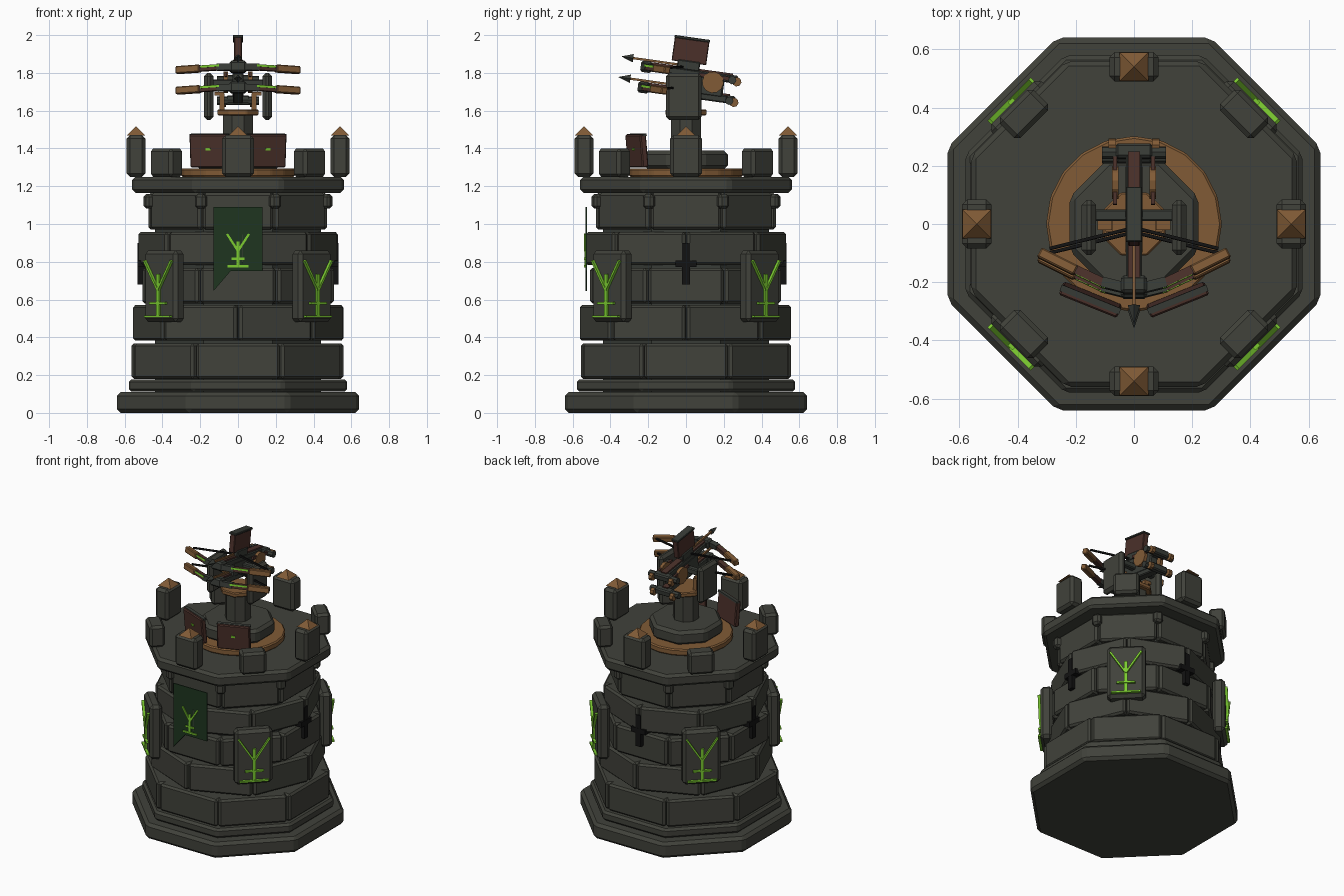
import bpy, bmesh, math, random
from math import radians, cos, sin, tan, pi
from mathutils import Matrix, Vector

random.seed(4)
if "Cube" in bpy.data.objects:
    bpy.data.objects.remove(bpy.data.objects["Cube"], do_unlink=True)


def material(name, r, g, b):
    m = bpy.data.materials.new(name)
    m.use_nodes = True
    m.diffuse_color = (r, g, b, 1)
    m.node_tree.nodes["Principled BSDF"].inputs["Base Color"].default_value = (r, g, b, 1)
    return m


STONE = material("dark_stone", .052, .054, .043)
IRON = material("iron", .040, .045, .038)
WOOD = material("tan_wood", .22, .105, .037)
BROWN = material("dark_brown_wood", .07, .03, .023)
GREEN = material("glowing_green", .2, .6, .03)
CLOTH = material("banner_green", .013, .036, .014)
BLACK = material("black", .006, .006, .006)

I = Matrix.Identity(4)
T = lambda x, y, z: Matrix.Translation((x, y, z))
R = lambda deg, axis: Matrix.Rotation(radians(deg), 4, axis)
STEP = pi / 8


def finish(name, bm, mat, matrix, bevel=0):
    if bevel:
        bmesh.ops.bevel(bm, geom=bm.edges[:], offset=bevel, segments=1, affect='EDGES')
    bmesh.ops.recalc_face_normals(bm, faces=bm.faces[:])
    me = bpy.data.meshes.new(name)
    bm.to_mesh(me)
    bm.free()
    me.materials.append(mat)
    ob = bpy.data.objects.new(name, me)
    ob.matrix_world = matrix
    bpy.context.scene.collection.objects.link(ob)
    return ob


def box(name, size, mat, matrix=I, bevel=0):
    bm = bmesh.new()
    bmesh.ops.create_cube(bm, size=1)
    bmesh.ops.scale(bm, vec=size, verts=bm.verts)
    return finish(name, bm, mat, matrix, bevel)


def prism(name, n, r1, r2, h, mat, matrix=I, bevel=0):
    """Cone or prism standing on its local z = 0."""
    bm = bmesh.new()
    bmesh.ops.create_cone(bm, cap_ends=True, segments=n, radius1=r1, radius2=r2, depth=h)
    bmesh.ops.translate(bm, vec=(0, 0, h / 2), verts=bm.verts)
    return finish(name, bm, mat, matrix, bevel)


def octagon(name, apothem, z0, z1, mat, bevel):
    r = apothem / cos(STEP)
    return prism(name, 8, r, r, z1 - z0, mat, T(0, 0, z0) @ R(22.5, 'Z'), bevel)


def beam(name, p, q, w, h, mat, frame=I, bevel=0):
    p, q = Vector(p), Vector(q)
    d = q - p
    m = T(*((p + q) / 2)) @ d.to_track_quat('Y', 'Z').to_matrix().to_4x4()
    return box(name, (w, d.length, h), mat, frame @ m, bevel)


def rune(name, frame, s=1.0):
    """Forked sign in the local xz plane, centred on the frame."""
    lines = [((0, -.15), (0, .08)), ((-.095, -.145), (.095, -.145)),
             ((-.06, -.075), (.06, -.075)), ((0, -.005), (.1, .15)), ((0, -.005), (-.1, .15))]
    for (ax, az), (bx, bz) in lines:
        beam(name, (ax * s, 0, az * s), (bx * s, 0, bz * s), .02 * s + .002, .012, GREEN,
             frame @ R(0, 'Z')).data.name = name


def outward(deg, dist, z):
    """Frame on the wall: local -y points outward, 0 degrees is the front."""
    return R(deg, 'Z') @ T(0, -dist, z)


# Plinth, wall core and deck
octagon("base_plinth", .64, 0, .11, STONE, .02)
octagon("upper_plinth", .578, .112, .178, STONE, .015)
octagon("wall_core", .44, .1, 1.17, IRON, 0)
octagon("deck", .56, 1.165, 1.25, STONE, .018)

# Staggered courses of stone blocks
for row, (ap, z0, z1, turn) in enumerate([(.56, .18, .368, 0), (.525, .382, .57, 22.5),
                                          (.505, .58, .768, 0), (.497, .782, .957, 22.5),
                                          (.472, .97, 1.165, 0)]):
    for k in range(8):
        w = 2 * ap * tan(STEP) - .022
        d = ap + random.uniform(-.005, .004)
        box(f"wall_block_{row}", (w, .13, z1 - z0), STONE,
            outward(45 * k + turn, d - .065, (z0 + z1) / 2), .013)

# Corbels under the deck
for k in range(8):
    box("corbel", (.06, .1, .075), STONE, outward(45 * k + 22.5, .485, 1.12), .014)

# Battlements: capped tall ones on the axes, low ones on the diagonals
for k in range(4):
    box("tall_merlon", (.17, .1, .22), STONE, outward(90 * k, .54, 1.36), .018)
    prism("merlon_cap", 4, .07, 0, .05, WOOD, outward(90 * k, .54, 1.468) @ R(45, 'Z'))
    box("low_merlon", (.165, .1, .15), STONE, outward(90 * k + 45, .535, 1.325), .016)
    box("rune_plate", (.245, .08, .38), STONE, outward(90 * k + 45, .55, .67), .02)
    rune("wall_rune", outward(90 * k + 45, .596, .655))

# Arrow slits on the sides and back
for deg in (90, 180, 270):
    box("slit_upright", (.04, .06, .22), BLACK, outward(deg, .502, .79))
    box("slit_crossbar", (.11, .06, .035), BLACK, outward(deg, .503, .79))

# Banner with a pointed tail
bm = bmesh.new()
outline = [(-.13, 1.09), (.13, 1.09), (.13, .75), (-.04, .75), (-.13, .645)]
face = bm.faces.new([bm.verts.new((x, 0, z)) for x, z in outline])
ext = bmesh.ops.extrude_face_region(bm, geom=[face])
bmesh.ops.translate(bm, vec=(0, .006, 0), verts=[v for v in ext["geom"] if isinstance(v, bmesh.types.BMVert)])
finish("banner", bm, CLOTH, T(0, -.531, 0))
rune("banner_rune", T(0, -.532, .86), .58)

# Turntable and pedestal
prism("turntable_ring", 20, .302, .302, .045, WOOD, T(0, 0, 1.25), .008)
octagon("turntable_block", .222, 1.29, 1.388, STONE, .02)
prism("pedestal", 8, .085, .085, .2, STONE, T(0, 0, 1.38) @ R(22.5, 'Z'))
prism("pedestal_collar", 8, .118, .118, .032, WOOD, T(0, 0, 1.575) @ R(22.5, 'Z'), .006)

# Leaning shields with a small light
for s in (-1, 1):
    f = T(.15 * s, -.26, 1.387) @ R(22 * s, 'Z') @ R(5, 'X')
    box("shield", (.215, .035, .175), BROWN, f, .006)
    box("shield_trim", (.22, .022, .012), IRON, f @ T(0, .008, .084))
    box("shield_light", (.026, .008, .014), GREEN, f @ T(0, -.019, .01))

# Yoke holding the weapon
for s in (-1, 1):
    box("yoke_plate", (.05, .19, .25), STONE, T(.155 * s, -.012, 1.675), .018)
    box("yoke_strut", (.025, .05, .09), WOOD, T(.085 * s, 0, 1.645))
    box("yoke_foot", (.05, .04, .02), WOOD, T(.1 * s, 0, 1.69))
box("yoke_axle", (.3, .04, .04), IRON, T(0, .03, 1.745), .006)

# Twin crossbow, pitched up at the front
P = T(0, 0, 1.745) @ R(-8, 'X')
box("weapon_body", (.06, .3, .1), IRON, P @ T(0, .05, 0), .008)
for z in (-.055, .055):
    L = P @ T(0, 0, z)
    box("stock", (.055, .46, .04), IRON, L @ T(0, .01, 0), .006)
    box("stock_rail", (.042, .44, .012), BROWN, L @ T(0, .02, .024))
    box("bow_mount", (.09, .06, .06), IRON, L @ T(0, -.22, .002), .01)
    beam("bolt_shaft", (0, .05, .038), (0, -.31, .038), .012, .012, WOOD, L)
    prism("bolt_head", 4, .022, 0, .065, IRON, L @ T(0, -.295, .038) @ R(90, 'X'))
    box("rear_block", (.125, .05, .045), IRON, L @ T(0, .245, 0), .008)
    prism("rear_roller", 8, .022, .022, .22, IRON, L @ T(-.11, .24, -.005) @ R(90, 'Y'))
    for s in (-1, 1):
        beam("bow_arm_inner", (.03 * s, -.23, 0), (.11 * s, -.21, 0), .035, .035, IRON, L)
        beam("bow_arm_outer", (.1 * s, -.215, 0), (.225 * s, -.155, 0), .03, .03, BROWN, L)
        beam("bow_light", (.1 * s, -.23, .008), (.2 * s, -.182, .008), .008, .012, GREEN, L)
        beam("bow_tip", (.2 * s, -.17, 0), (.325 * s, -.107, 0), .036, .04, WOOD, L, .005)
        beam("bowstring", (.29 * s, -.095, .015), (0, -.025, .03), .011, .011, BLACK, L)
        prism("rear_knob", 8, .025, .025, .025, WOOD, L @ T(.075 * s - .0125, .265, -.01) @ R(90, 'Y'))

# Winch wheels and side rods
for s in (-1, 1):
    prism("winch_wheel", 12, .057, .057, .022, WOOD, P @ T(.065 * s - .011, .14, .025) @ R(90, 'Y'))
    beam("winch_rod", (.065 * s, .06, .055), (.065 * s, .23, .055), .014, .02, BROWN, P)

# Magazine on top
box("magazine", (.04, .185, .125), BROWN, P @ T(0, 0, .172), .004)
box("magazine_lid", (.055, .19, .014), IRON, P @ T(0, 0, .238), .003)
box("magazine_foot", (.055, .12, .05), IRON, P @ T(0, 0, .095), .005)
